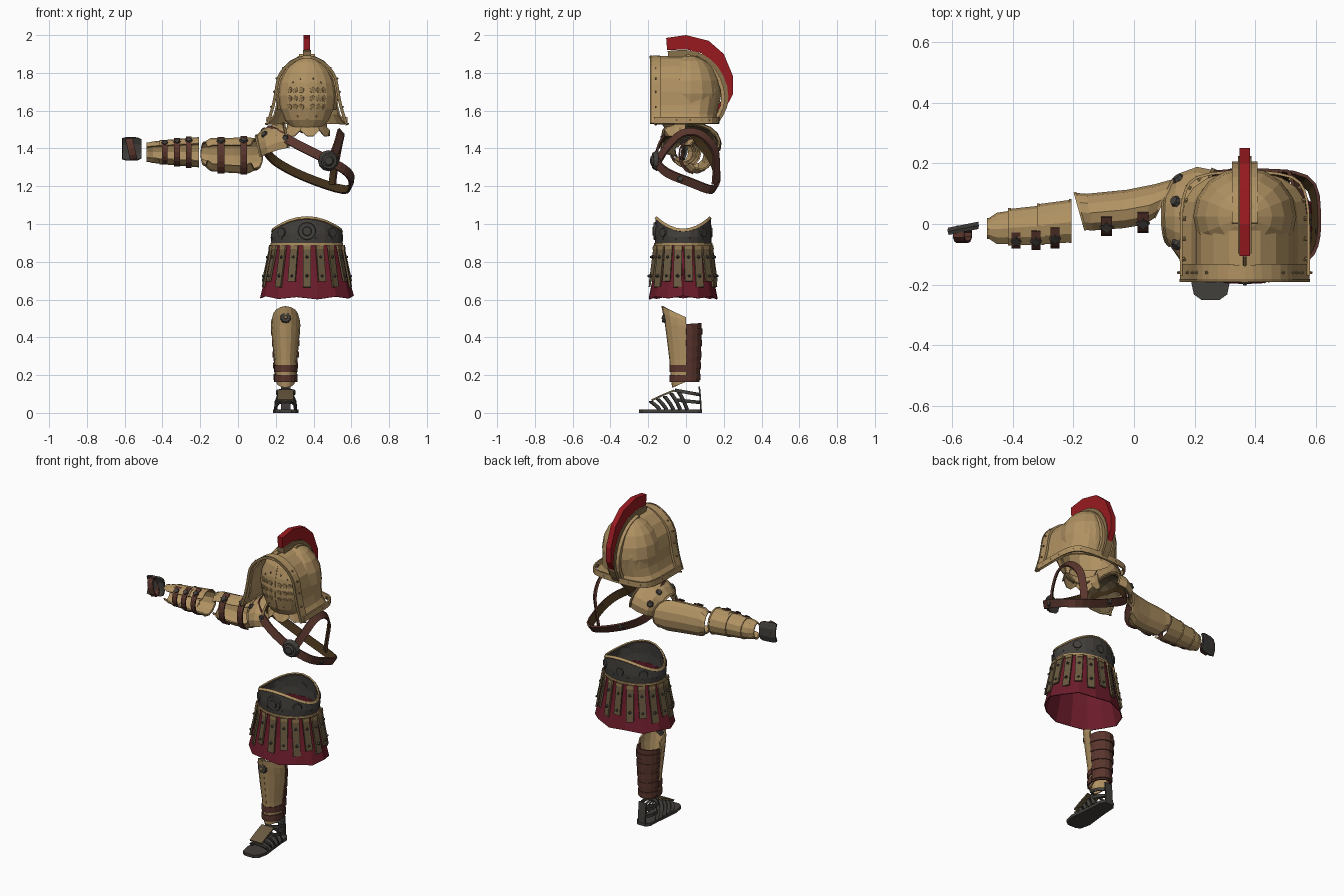
import bpy, bmesh
from math import sin, cos, pi, radians
from mathutils import Vector as V

if "Cube" in bpy.data.objects:
    bpy.data.objects.remove(bpy.data.objects["Cube"])

def material(name, *rgb):
    m = bpy.data.materials.new(name)
    m.use_nodes = True
    m.diffuse_color = (*rgb, 1)
    m.node_tree.nodes["Principled BSDF"].inputs["Base Color"].default_value = (*rgb, 1)
    return m

bronze = material("bronze", .44, .29, .125)
dull_bronze = material("dull bronze", .25, .165, .07)
leather = material("brown leather", .1, .036, .026)
lining = material("dark lining", .05, .028, .009)
iron = material("dark iron", .055, .05, .044)
olive = material("olive leather", .14, .1, .05)
red = material("crest red", .31, .01, .014)
wine = material("wine cloth", .15, .012, .024)

def finish(name, bm, mats, thick=0):
    bmesh.ops.recalc_face_normals(bm, faces=bm.faces)
    me = bpy.data.meshes.new(name)
    bm.to_mesh(me)
    bm.free()
    for m in mats:
        me.materials.append(m)
    ob = bpy.data.objects.new(name, me)
    bpy.context.collection.objects.link(ob)
    if thick:
        s = ob.modifiers.new("thickness", "SOLIDIFY")
        s.thickness, s.offset = thick, 0
    return ob

def loft(name, rings, mat, closed=False, loop=False, cap=False, thick=0, inner=None):
    """Skin a list of rings; the first strip may take an inner material."""
    bm = bmesh.new()
    rows = [[bm.verts.new(p) for p in r] for r in rings]
    n = len(rows[0])
    for i in range(len(rows) if loop else len(rows) - 1):
        a, b = rows[i], rows[(i + 1) % len(rows)]
        for j in range(n if closed else n - 1):
            k = (j + 1) % n
            f = bm.faces.new((a[j], a[k], b[k], b[j]))
            f.material_index = int(j == 0 and inner is not None)
    if cap:
        bm.faces.new(rows[0])
        bm.faces.new(rows[-1])
    return finish(name, bm, [mat, inner] if inner else [mat], thick)

def smooth(pts, loop, n=4):
    """Catmull-Rom samples through a few path points."""
    pts = [V(p) for p in pts]
    c, out = len(pts), []
    get = lambda i: pts[i % c] if loop else pts[max(0, min(c - 1, i))]
    for i in range(c if loop else c - 1):
        a, b, d, e = (get(i + k) for k in (-1, 0, 1, 2))
        for s in range(n):
            t = s / n
            out.append(b + (d - a) * t / 2 + (a * 2 - b * 5 + d * 4 - e) * t * t / 2
                       + (b * 3 - a - d * 3 + e) * t ** 3 / 2)
    return out if loop else out + [pts[-1]]

def ribbon(name, pts, center, width, thick, mat, loop=False, inner=None, n=4):
    """Flat strap along a path, facing away from a center."""
    p = smooth(pts, loop, n)
    c, rings = len(p), []
    for i, q in enumerate(p):
        t = (p[(i + 1) % c] if loop else p[min(i + 1, c - 1)]) - (p[i - 1] if loop else p[max(i - 1, 0)])
        t.normalize()
        o = q - V(center)
        o = (o - t * o.dot(t)).normalized()
        s = t.cross(o) * width / 2
        rings.append([q - s, q + s, q + s + o * thick, q - s + o * thick])
    return loft(name, rings, mat, True, loop, not loop, inner=inner)

def discs(name, spots, r, h, mat, sides=8, taper=.75):
    bm = bmesh.new()
    for loc, normal in spots:
        rot = V(normal).to_track_quat("Z", "Y").to_matrix().to_4x4()
        rot.translation = loc
        bmesh.ops.create_cone(bm, cap_ends=True, segments=sides, radius1=r, radius2=r * taper,
                              depth=h, matrix=rot)
    return finish(name, bm, [mat])

def arc(a0, a1, n, fn):
    return [fn(radians(a0 + (a1 - a0) * i / (n - 1))) for i in range(n)]

def oval(n, fn):
    return [fn(2 * pi * i / n) for i in range(n)]

# Helmet shell, dome and trims
HX = .365
def shell_ring(z, w, b):
    back = arc(0, 180, 11, lambda a: (HX + w * cos(a), b * sin(a) ** .7 if 0 < a < 3.14 else 0, z))
    return [(HX + w, -.17, z)] + back + [(HX - w, -.17, z)]
shell = [(1.53, .205, .172), (1.58, .172, .16), (1.63, .16, .17), (1.7, .155, .18),
         (1.77, .14, .165), (1.83, .1, .13), (1.87, .05, .07), (1.885, .004, .01)]
loft("helmet_shell", [shell_ring(*s) for s in shell], bronze, thick=.008)
loft("helmet_dome", [oval(16, lambda a: (HX + .17 * cos(t) * cos(a), .025 + .162 * cos(t) * sin(a),
     1.69 + .205 * sin(t))) for t in map(radians, (-25, 0, 20, 40, 58, 75, 89))], bronze, True)
half = [(.2, 1.53), (.172, 1.62), (.156, 1.7), (.143, 1.77), (.108, 1.825), (.05, 1.865)]
arch = [(HX - x, -.16, z) for x, z in half] + [(HX, -.165, 1.877)] + [(HX + x, -.16, z) for x, z in half[::-1]]
ribbon("helmet_front_flange", arch, (HX, -.16, 1.66), .055, .014, bronze, n=2)
ribbon("flange_edge", [(x, -.186, z) for x, y, z in arch], (HX, -.186, 1.66), .01, .016, dull_bronze, n=2)
brim = [(HX + s * .205, y, 1.55) for s, y in ((1, -.17), (1, -.05), (.97, .08), (.75, .15), (0, .168))]
brim += [(2 * HX - x, y, z) for x, y, z in brim[-2::-1]]
ribbon("helmet_brim", brim, (HX, 0, 1.55), .035, .009, bronze, n=3)
discs("helmet_rivets", [((x + .013 * (1 if x > HX else -1), y, z), (x - HX, 0, .02))
      for x, y, z in arch if abs(x - HX) > .06]
      + [((p.x, p.y, p.z), p - V((HX, 0, 1.55))) for p in smooth(brim, False, 2)[1:-1]], .008, .02, dull_bronze, 6, .5)

# Crest and its channel
inner = [(-.1, 1.92), (0, 1.925), (.08, 1.905), (.15, 1.85), (.195, 1.76), (.195, 1.67), (.155, 1.6)]
outer = [(-.105, 1.985), (0, 2), (.12, 1.97), (.2, 1.9), (.25, 1.78), (.25, 1.69), (.19, 1.575)]
loft("crest", [[(HX - .017, *i), (HX + .017, *i), (HX + .017, *o), (HX - .017, *o)]
               for i, o in zip(inner, outer)], red, True, cap=True)
ribbon("crest_channel", [(HX, y * .94, z - .04) for y, z in inner], (HX, 0, 1.7), .044, .036, dull_bronze, n=2)
ribbon("crest_channel_base", [(HX, y * .93, z - .045) for y, z in inner[1:]], (HX, 0, 1.7), .085, .02, bronze, n=2)

# Visor with round breathing holes
def on_visor(u, z):
    k = max(0, 1 - (u / .148) ** 2 - ((z - 1.68) / .2) ** 2) ** .5
    return V((HX + u, -.06 - .1 * k, z))
loft("visor", [arc(180, 360, 9, lambda a: (HX + .148 * cos(t) * cos(a), -.06 + .1 * cos(t) * sin(a),
     1.68 + .2 * sin(t))) for t in map(radians, range(-80, 81, 20))], bronze, thick=.006)
ribbon("visor_center_ridge", [on_visor(0, 1.5 + .06 * i) for i in range(7)], (HX, 0, 1.68), .014, .005, bronze, n=1)
holes = [on_visor(s * u, z) for z in (1.71, 1.665, 1.62) for u in (.03, .063, .092) for s in (1, -1)]
def out(p):
    return (p.x - HX) * 4.57, (p.y + .06) * 10, (p.z - 1.68) * 2.5
discs("visor_hole_rims", [(p, out(p)) for p in holes], .016, .009, bronze, 10, .9)
discs("visor_holes", [(p, out(p)) for p in holes], .01, .011, dull_bronze, 8, 1)
studs = [on_visor(s * u, z) for u, z in ((.035, 1.77), (.075, 1.75), (.05, 1.57)) for s in (1, -1)]
discs("visor_studs", [(p, out(p)) for p in studs], .006, .01, dull_bronze, 6)
loft("throat_guard", [arc(170, 370, 13, lambda a: (HX + r * cos(a), -.02 + r * .9 * sin(a),
     z + d * (round(a / radians(16.667)) % 3 == 0))) for r, z, d in ((.1, 1.55, 0), (.105, 1.51, 0), (.12, 1.465, .03))],
     bronze, thick=.006)

# Chest harness
body = (.37, .01, 1.34)
ribbon("chest_strap", [(.15, .02, 1.49), (.2, -.08, 1.48), (.33, -.14, 1.41), (.48, -.15, 1.335), (.575, -.1, 1.275),
       (.595, .02, 1.225), (.56, .14, 1.185), (.36, .16, 1.25), (.2, .14, 1.335), (.14, .08, 1.42)],
       body, .048, .012, leather, True, lining)
ribbon("left_shoulder_strap", [(.48, -.15, 1.32), (.515, -.1, 1.4), (.538, -.02, 1.475), (.54, .07, 1.475),
       (.525, .145, 1.4), (.505, .155, 1.29), (.495, .15, 1.21)], body, .044, .012, leather, inner=lining)
hub = (.48, -.165, 1.335)
discs("harness_disc", [(hub, (.15, -1, 0))], .056, .024, iron, 12)
discs("harness_boss", [((.48, -.18, 1.335), (.15, -1, 0))], .035, .014, iron, 10, .6)
discs("harness_studs", [((.25, -.125, 1.455), (-.2, -1, 0)), ((.605, -.03, 1.24), (1, 0, 0)),
      ((.33, .175, 1.265), (0, 1, 0))], .018, .016, iron)

# Right shoulder guard
sections = [(.26, .15, 1.43, .1), (.21, .16, 1.42, .105), (.155, .14, 1.4, .1), (.12, .09, 1.38, .085)]
guard = [arc(-15, 195, 11, lambda a: (x - .02 * sin(a), .025 + r * cos(a), z + h * sin(a))) for x, r, z, h in sections]
loft("shoulder_guard", guard, bronze, thick=.008)
loft("shoulder_lining", [[V((.25, .025, 1.4)).lerp(p, .92) for p in g] for g in guard], olive)
ribbon("shoulder_neck_rim", guard[0], (.2, .025, 1.4), .012, .01, dull_bronze, n=1)
ribbon("shoulder_arm_rim", guard[-1], (.2, .025, 1.4), .012, .01, bronze, n=1)
rosettes = [V(guard[2][i]) for i in (2, 4, 7)]
discs("shoulder_rosettes", [(p, p - V((.23, .025, 1.4))) for p in rosettes], .024, .02, iron, 8, .6)

# Arm guards: open sleeves with slanted ends, closed in front by buckled straps
def sleeve(name, stations):
    rings = [arc(-145, 145, 11, lambda a: (x + s * cos(a), cy + ry * cos(a), cz + rz * sin(a)))
             for x, s, cy, cz, ry, rz in stations]
    loft(name, rings, bronze, thick=.007)
    for r, (x, s, cy, cz, ry, rz) in ((rings[0], stations[0]), (rings[-1], stations[-1])):
        ribbon(name + "_rim", r, (x, cy, cz), .009, .006, bronze, n=1)

def arm_strap(name, x, cy, cz, ry, rz, w):
    ribbon(name, arc(100, 260, 9, lambda a: (x, cy + ry * cos(a), cz + rz * sin(a))), (x, cy, cz), w, .008,
           leather, n=1)
    d = V((0, ry * cos(radians(130)), rz * sin(radians(130))))
    discs(name + "_buckle", [(V((x, cy, cz)) + d * 1.1, d)], w * .65, .012, iron, 4, .85)

sleeve("upper_arm_guard", [(-.175, -.018, .035, 1.372, .064, .06), (-.145, -.012, .033, 1.367, .063, .084),
       (-.03, .005, .043, 1.363, .066, .09), (.05, .02, .058, 1.363, .07, .093), (.095, .033, .078, 1.37, .066, .08)])
arm_strap("upper_arm_strap", -.09, .036, 1.365, .068, .091, .036)
arm_strap("upper_arm_strap", .03, .052, 1.364, .073, .095, .036)
plates = [[(-.48, -.018, .032, .046), (-.45, -.02, .054, .054), (-.4, -.016, .057, .058)],
          [(-.41, -.016, .062, .06), (-.3, -.01, .068, .068)], [(-.315, -.008, .07, .068), (-.21, .002, .074, .076)]]
for plate, x in zip(plates, (-.388, -.323, -.26)):
    sleeve("forearm_guard_plate", [(px, 0, cy, 1.38, ry, rz) for px, cy, ry, rz in plate])
    arm_strap("forearm_strap", x, plate[-1][1], 1.38, plate[-1][2], plate[-1][3], .03)

# Hand plate and strap
loft("hand_plate", [[(x, y + (x + .56) * .2, 1.398 + s * h) for s, y in ((-1, -.02), (-.4, -.008), (.4, -.008), (1, -.02))]
     for x, h in ((-.612, .054), (-.59, .061), (-.53, .059), (-.512, .05))], iron, thick=.012)
ribbon("hand_strap", oval(10, lambda a: (-.565 - .012 * sin(a), -.034 + .022 * cos(a), 1.398 + .052 * sin(a))),
       (-.565, -.034, 1.398), .038, .007, leather, True, n=1)

# Waist belt with medallions
CY = -.015
def belt_ring(rx, ry, z, lift):
    return oval(24, lambda a: (HX + rx * cos(a), CY + ry * sin(a), z + lift * sin(a) ** 2))
belt_top = belt_ring(.18, .14, .965, .065)
loft("belt", [belt_ring(.182, .143, .895, 0), belt_ring(.186, .146, .93, .02), belt_top], iron, True, thick=.012)
ribbon("belt_top_trim", belt_top, (HX, CY, .9), .016, .008, bronze, True, n=1)
ribbon("belt_bottom_trim", belt_ring(.184, .146, .893, 0), (HX, CY, .893), .012, .008, bronze, True, n=1)
def at(a, rx, ry, z):
    a = radians(a)
    return (HX + rx * cos(a), CY + ry * sin(a), z), (cos(a) * ry, sin(a) * rx, 0)
discs("belt_medallion", [at(-90, .188, .147, .962)], .05, .018, iron, 12, .9)
discs("belt_medallion_boss", [at(-90, .188, .154, .962)], .03, .016, iron, 10)
discs("belt_side_bosses", [at(a, .184, .144, .955) for a in (-135, -45, 45, 90, 135)], .03, .024, iron, 10, .8)
discs("belt_studs", [at(a, .186, .146, .925) for a in range(-165, 180, 30)], .008, .014, iron, 6)

# Tunic skirt and hanging leather strips
loft("tunic", [oval(14, lambda a: (HX + rx * cos(a), CY + ry * sin(a), z + w * cos(a * 7) + w * cos(a) ** 2))
     for rx, ry, z, w in ((.18, .14, .9, 0), (.208, .153, .76, 0), (.246, .183, .607, .006))], wine, True, thick=.005)
strips = range(0, 360, 20)
for i, a in enumerate(strips):
    path = [at(a + 10, .188 + k * .042, .147 + k * .026, .885 - k * (.19 + .03 * (i % 2)))[0] for k in (0, .5, 1)]
    ribbon("skirt_strip", path, (HX, CY, .78), .043, .01, olive, n=1)
    ribbon("skirt_strip_cap", [path[0], (V(path[0]) * 9 + V(path[2])) / 10], (HX, CY, .78), .044, .013, dull_bronze, n=1)
discs("skirt_strip_studs", [at(a + 10, .199 + k * .042, .158 + k * .026, .885 - k * .2)
      for a in strips for k in (.3, .8)], .014, .018, iron, 4, .3)

# Greave, calf leather and leg straps
LX = .252
def leg_ring(hw, d, z, tilt, side):
    return arc(0, 180, 9, lambda a: (LX + hw * cos(a), side * d * sin(a), z + tilt * sin(a)))
shin = [(.046, .07, .165, -.03), (.05, .078, .2, 0), (.055, .084, .28, 0), (.067, .096, .38, 0),
        (.074, .108, .46, .01), (.073, .118, .485, .04), (.066, .126, .505, .06)]
loft("greave", [leg_ring(*s, -1) for s in shin], bronze, thick=.008)
ribbon("greave_ridge", [(LX, -d, z + t) for _, d, z, t in shin], (LX, 0, .3), .012, .004, bronze, n=1)
loft("calf_guard", [leg_ring(*s, 1) for s in ((.052, .066, .165, 0), (.056, .072, .25, 0), (.064, .076, .36, 0),
     (.068, .076, .47, .005))], leather, thick=.01)
for z in (.19, .25, .31, .37, .43):
    ribbon("calf_band", leg_ring(.054 + (z - .165) * .055, .069 + (z - .165) * .04, z, 0, 1), (LX, 0, z), .032, .008, leather, n=1)
for z in (.182, .235):
    ribbon("shin_strap", leg_ring(.053, .079, z, 0, -1), (LX, 0, z), .036, .009, leather, n=1)
discs("greave_rosette", [((LX, -.114, .505), (0, -1, .15))], .03, .02, iron, 10, .85)
discs("greave_rosette_center", [((LX, -.121, .506), (0, -1, .15))], .014, .014, dull_bronze, 8, .6)

# Sandal
sole = [(-.25, .03), (-.232, .055), (-.17, .068), (-.08, .058), (0, .05), (.06, .048), (.085, .03)]
outline = [(LX + w, y) for y, w in sole] + [(LX - w, y) for y, w in sole[::-1]]
loft("sandal_sole", [[(x, y, z) for x, y in outline] for z in (0, .018)], iron, True, cap=True)
for i in range(5):
    y, h = -.185 + .036 * i, .055 + .014 * i
    ribbon("sandal_strap", arc(0, 180, 9, lambda a: (LX + .05 * cos(a), y + .045 * (1 - sin(a)), .016 + (h - .016) * sin(a) ** .8)
           if 0 < a < 3.14 else (LX + .05 * cos(a), y + .045, .016)), (LX, y, .016), .02, .007, iron, n=1)
ribbon("sandal_tongue", [(LX, -.18, .062), (LX, -.12, .09), (LX, -.06, .114)], (LX, -.05, 0), .084, .01, olive, n=2)
for z, tilt in ((.108, .18), (.062, .1)):
    ribbon("ankle_strap", oval(12, lambda a: (LX + .044 * cos(a), .008 + .06 * sin(a), z - tilt * .06 * sin(a))),
           (LX, .008, z), .018, .008, iron, True, n=1)
ribbon("heel_strap", [(LX, .075, .016), (LX, .072, .08), (LX, .066, .14)], (LX, 0, .08), .05, .008, iron, n=1)
